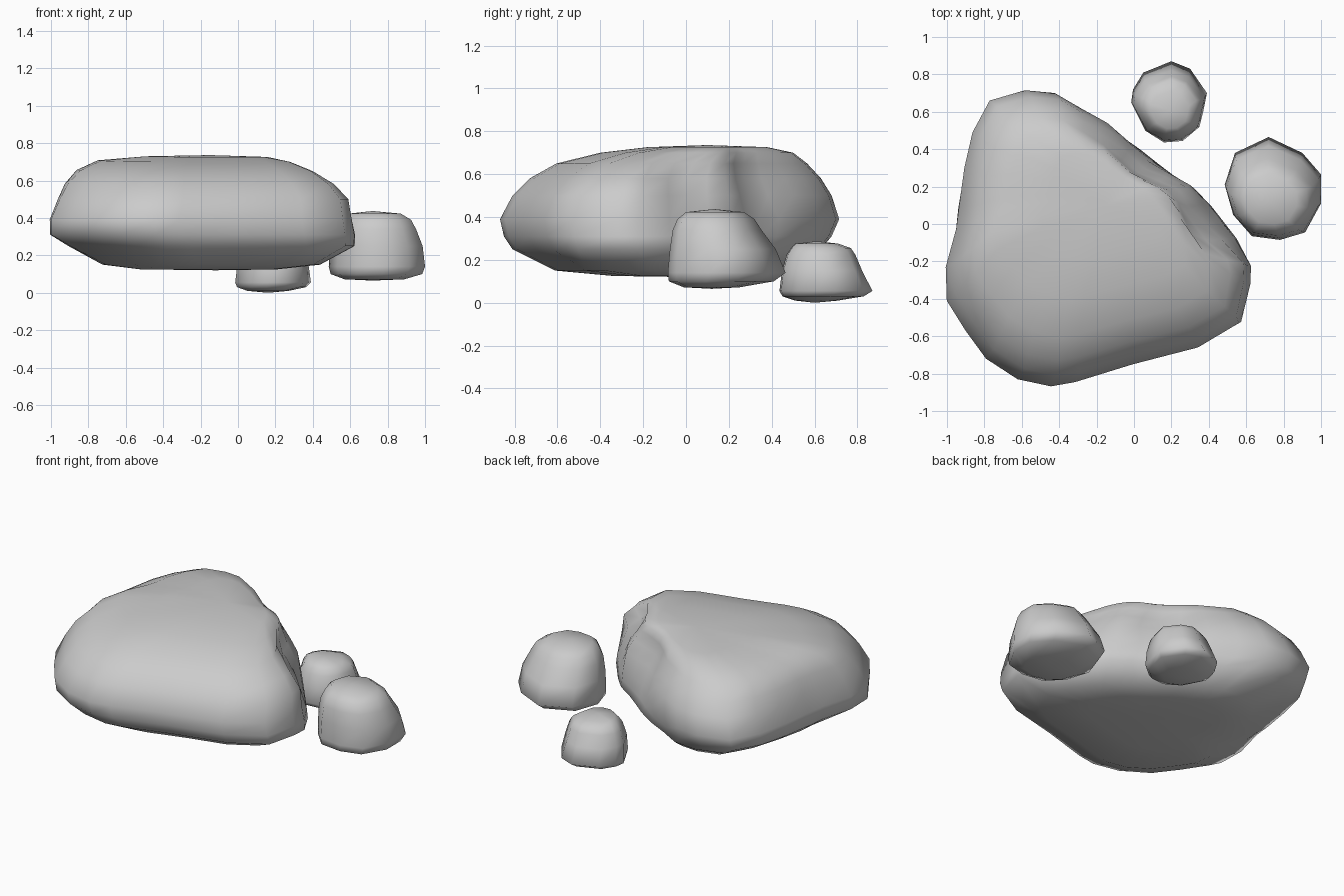
import bpy, math
from mathutils import Vector


def rock(name, outline, rings, bottom, top, dents=()):
    """Loft scaled copies of an outline; rings hold z, centre x, centre y, half width x, half width y."""
    xs, ys = [p[0] for p in outline], [p[1] for p in outline]
    ox, oy = (max(xs) + min(xs)) / 2, (max(ys) + min(ys)) / 2
    hx, hy = (max(xs) - min(xs)) / 2, (max(ys) - min(ys)) / 2
    n = len(outline)
    verts, faces = [], []
    for z, cx, cy, wx, wy in rings:
        for x, y in outline:
            v = Vector((cx + (x - ox) / hx * wx, cy + (y - oy) / hy * wy, z))
            move = Vector()
            for centre, push, radius in dents:
                d = (v - Vector(centre)).length / radius
                move += Vector(push) * math.exp(-d * d)
            verts.append(v + move)
    for r in range(len(rings) - 1):
        for i in range(n):
            j = (i + 1) % n
            faces.append((r * n + i, r * n + j, (r + 1) * n + j, (r + 1) * n + i))
    # close both ends with a shallow fan
    verts += [Vector(bottom), Vector(top)]
    b, t, last = len(verts) - 2, len(verts) - 1, (len(rings) - 1) * n
    for i in range(n):
        j = (i + 1) % n
        faces += [(j, i, b), (last + i, last + j, t)]
    mesh = bpy.data.meshes.new(name)
    mesh.from_pydata(verts, [], faces)
    obj = bpy.data.objects.new(name, mesh)
    bpy.context.collection.objects.link(obj)
    mesh.polygons.foreach_set("use_smooth", [True] * len(mesh.polygons))
    return obj


# Large flat boulder: two scoops on the back right, a fuller left flank
boulder = [(-1, -.41), (-.9, -.57), (-.79, -.72), (-.62, -.83), (-.44, -.868), (-.31, -.845),
           (0, -.75), (.35, -.66), (.57, -.53), (.62, -.32), (.625, -.22), (.55, -.06),
           (.48, .04), (.41, .13), (.32, .22), (.2, .30), (.1, .385), (0, .47), (-.13, .55),
           (-.28, .62), (-.42, .70), (-.58, .715), (-.77, .66), (-.86, .49), (-.89, .3),
           (-.89, .1), (-.91, -.02), (-1, -.23)]
rock("large_boulder", boulder,
     [(.125, -.15, -.02, .36, .32), (.15, -.13, -.07, .57, .54), (.25, -.135, -.09, .76, .72),
      (.31, -.185, -.085, .813, .765), (.39, -.1925, -.0765, .8075, .7915),
      (.5, -.175, -.065, .775, .745), (.58, -.185, -.05, .72, .68), (.65, -.195, -.02, .635, .585),
      (.70, -.185, .05, .515, .45), (.726, -.15, .1, .32, .28)],
     (-.12, 0, .12), (-.15, .1, .736),
     [((.38, -.03, .54), (-.11, -.06, 0), .2), ((.05, .39, .54), (-.05, -.08, 0), .2),
      ((-.74, .06, .63), (-.06, 0, .01), .28), ((-.77, .04, .2), (-.07, 0, 0), .22)])

# Medium stone on the right
stone = [(.72, .465), (.54, .38), (.485, .21), (.53, .05), (.63, -.065),
         (.78, -.085), (.915, -.045), (1, .11), (1, .265), (.9, .38)]
rock("medium_stone", stone,
     [(.072, .73, .12, .16, .13), (.10, .74, .165, .245, .245), (.14, .7425, .19, .2575, .275),
      (.25, .74, .172, .247, .247), (.34, .735, .145, .217, .207), (.39, .735, .14, .19, .18),
      (.423, .73, .135, .14, .135)],
     (.72, .12, .065), (.72, .13, .437))

# Small stone at the back
pebble = [(.2, .87), (.05, .81), (-.005, .72), (-.015, .65), (.06, .5), (.16, .437),
          (.26, .445), (.35, .52), (.37, .6), (.39, .70), (.3, .83)]
rock("small_stone", pebble,
     [(.01, .16, .61, .11, .10), (.03, .18, .64, .185, .19), (.055, .1875, .653, .2025, .217),
      (.15, .187, .635, .19, .187), (.225, .19, .63, .165, .16), (.255, .19, .63, .143, .14),
      (.276, .19, .61, .105, .10)],
     (.16, .6, 0), (.19, .61, .287))
